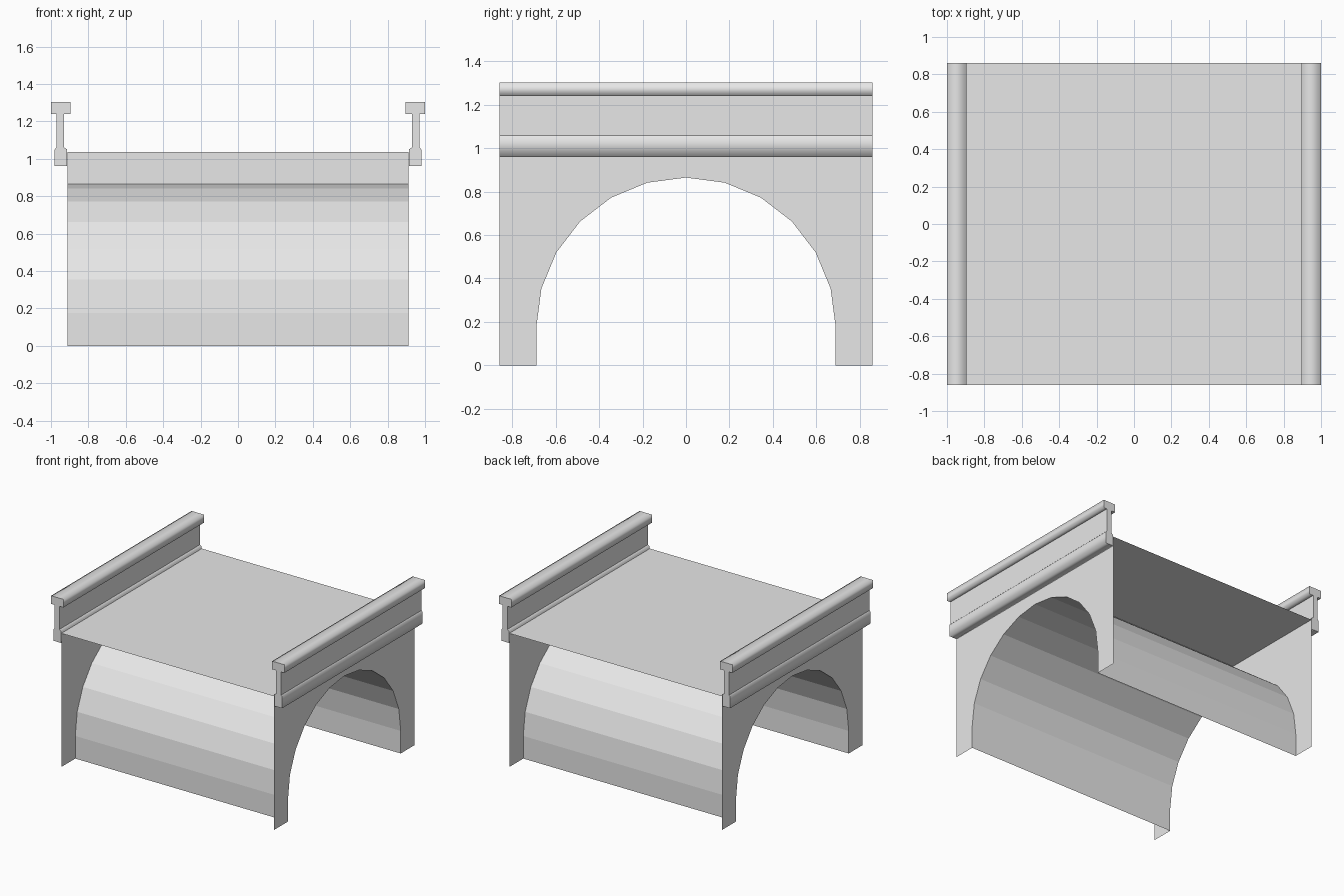
import bpy
import bmesh
from math import cos, sin, pi

if "Cube" in bpy.data.objects:
    bpy.data.objects.remove(bpy.data.objects["Cube"], do_unlink=True)

HALF_LEN = 0.86      # half length along the road edge
WALL_X = 0.912       # side wall position
DECK_Z = 1.035
ARCH_R = 0.69
SPRING_Z = 0.175     # height where the arch starts to curve
SEGMENTS = 12

stone = bpy.data.materials.new("light_grey_stone")
stone.use_nodes = True
grey = (0.8, 0.8, 0.8, 1.0)
stone.diffuse_color = grey
stone.node_tree.nodes["Principled BSDF"].inputs["Base Color"].default_value = grey


def finish(name, bm, mirror=False):
    mesh = bpy.data.meshes.new(name)
    bm.to_mesh(mesh)
    bm.free()
    mesh.materials.append(stone)
    obj = bpy.data.objects.new(name, mesh)
    bpy.context.collection.objects.link(obj)
    if mirror:
        obj.modifiers.new("mirror_sides", "MIRROR").use_axis[0] = True
    return obj


def sheet(name, outline, mirror=False):
    bm = bmesh.new()
    bm.faces.new([bm.verts.new(p) for p in outline])
    return finish(name, bm, mirror)


# Arch outline in (y, z), from the front foot over the crown to the back foot
arch = [(-ARCH_R, 0)]
for i in range(SEGMENTS + 1):
    a = pi - pi * i / SEGMENTS
    arch.append((ARCH_R * cos(a), SPRING_Z + ARCH_R * sin(a)))
arch.append((ARCH_R, 0))

# Side walls with the arched opening
outer = [(HALF_LEN, 0), (HALF_LEN, DECK_Z), (-HALF_LEN, DECK_Z), (-HALF_LEN, 0)]
sheet("side_wall", [(WALL_X, y, z) for y, z in outer + arch], mirror=True)

# Faceted barrel vault between the walls
bm = bmesh.new()
rows = [[bm.verts.new((x, y, z)) for x in (-WALL_X, WALL_X)] for y, z in arch]
for a, b in zip(rows, rows[1:]):
    bm.faces.new((a[0], b[0], b[1], a[1]))
finish("arch_vault", bm)

# Flat road deck
corners = [(-1, -1), (1, -1), (1, 1), (-1, 1)]
sheet("road_deck", [(sx * WALL_X, sy * HALF_LEN, DECK_Z) for sx, sy in corners])

# Upright web between the vault crown and the deck
crown = SPRING_Z + ARCH_R
sheet("crown_web", [(-WALL_X, 0, crown), (WALL_X, 0, crown),
                    (WALL_X, 0, DECK_Z), (-WALL_X, 0, DECK_Z)])

# Parapet: moulded base, thin panel and coping, as one extruded profile
profile = [(0.914, 0.96), (0.98, 0.96), (0.98, 1.05), (0.971, 1.06),
           (0.971, 1.24), (1.0, 1.24), (1.0, 1.303), (0.895, 1.303),
           (0.895, 1.24), (0.93, 1.24), (0.93, 1.06), (0.914, 1.05)]
bm = bmesh.new()
end = bm.faces.new([bm.verts.new((x, -HALF_LEN, z)) for x, z in profile])
new = bmesh.ops.extrude_face_region(bm, geom=[end], use_keep_orig=True)["geom"]
bmesh.ops.translate(bm, vec=(0, 2 * HALF_LEN, 0),
                    verts=[v for v in new if isinstance(v, bmesh.types.BMVert)])
bmesh.ops.recalc_face_normals(bm, faces=bm.faces)
for f in bm.faces:
    zs = [v.co.z for v in f.verts]
    is_panel = min(zs) > 1.055 and max(zs) < 1.25 and max(zs) - min(zs) > 0.1
    # Rounded shading on the mouldings, flat panel and ends
    f.smooth = abs(f.normal.y) < 0.5 and not is_panel
finish("parapet", bm, mirror=True)
